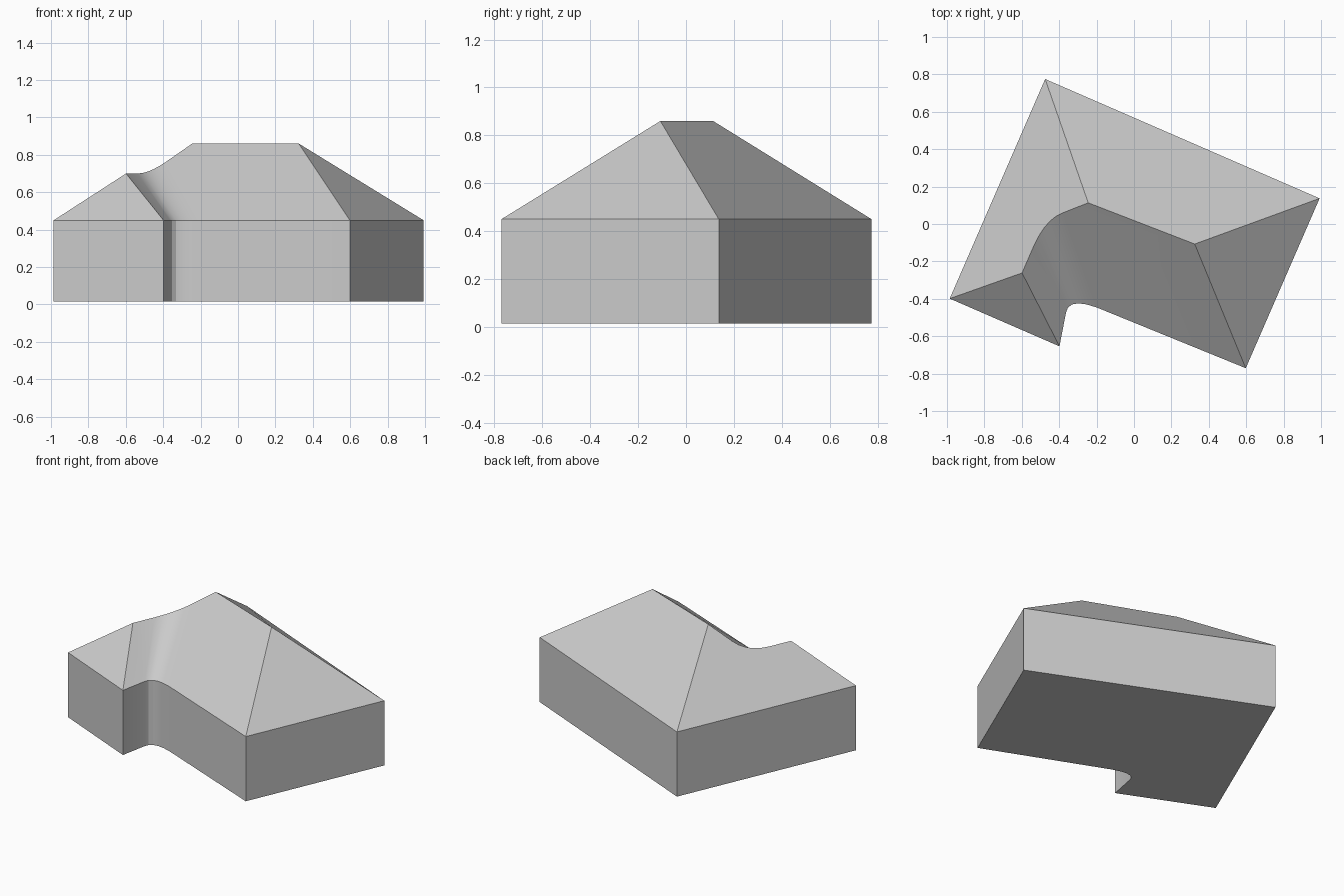
import bpy, bmesh, math
from mathutils import Vector

cube = bpy.data.objects.get("Cube")
if cube:
    bpy.data.objects.remove(cube, do_unlink=True)

BASE, EAVE, RIDGE, WING = 0.015, 0.45, 0.86, 0.70
ANGLE = math.radians(-23.5)
U = Vector((math.cos(ANGLE), math.sin(ANGLE), 0))
V = Vector((-U.y, U.x, 0))
ORIGIN = Vector((-0.475, 0.775, 0))

grey = bpy.data.materials.new("plain grey")
grey.use_nodes = True
colour = (0.6, 0.6, 0.6, 1)
grey.diffuse_color = colour
grey.node_tree.nodes["Principled BSDF"].inputs["Base Color"].default_value = colour


def at(along, depth, z):
    """Point measured along the long back wall and forward from it."""
    return ORIGIN + U * along - V * depth + Vector((0, 0, z))


def bend(a, b, c, steps=5):
    """Soft curve from a to c, pulled toward b."""
    return [a * (1 - t) ** 2 + b * 2 * t * (1 - t) + c * t * t
            for t in (i / steps for i in range(steps + 1))]


def make_part(name, faces):
    bm = bmesh.new()
    for points in faces:
        bm.faces.new([bm.verts.new(p) for p in points])
    bmesh.ops.remove_doubles(bm, verts=bm.verts, dist=0.0005)
    bmesh.ops.recalc_face_normals(bm, faces=bm.faces)
    mesh = bpy.data.meshes.new(name)
    bm.to_mesh(mesh)
    bm.free()
    mesh.materials.append(grey)
    obj = bpy.data.objects.new(name, mesh)
    bpy.context.collection.objects.link(obj)
    bpy.ops.object.select_all(action='DESELECT')
    obj.select_set(True)
    bpy.context.view_layer.objects.active = obj
    bpy.ops.object.shade_smooth_by_angle(angle=math.radians(25))
    return obj


def footprint(z):
    """L-shaped outline with a softened inner corner."""
    inner = bend(at(0.74, 1.01, z), at(0.58, 1.02, z), at(0.60, 1.10, z))
    return [at(0, 0, z), at(1.6, 0, z), at(1.6, 0.99, z), *inner,
            at(0.64, 1.28, z), at(0, 1.28, z)]


# Walls with a closed floor
low, top = footprint(BASE), footprint(EAVE)
n = len(low)
walls = [[low[i], low[(i + 1) % n], top[(i + 1) % n], top[i]] for i in range(n)]
make_part("walls", walls + [low])

# Hipped roof: main ridge, lower wing ridge and the curved valley between
back_left, back_right, front_right = top[:3]
inner, wing_right, wing_left = top[3:-2], top[-2], top[-1]
ridge_a = at(0.475, 0.515, RIDGE)
ridge_b = at(1.085, 0.49, RIDGE)
wing_end = at(0.30, 1.0, WING)
saddle = at(0.30, 0.69, WING)
crest = bend(saddle.lerp(ridge_a, 0.4), saddle, saddle.lerp(wing_end, 0.5))
valley = [[inner[i], inner[i + 1], crest[i + 1], crest[i]]
          for i in range(len(inner) - 1)]
make_part("hipped_roof", [
    [back_left, back_right, ridge_b, ridge_a],
    [back_right, front_right, ridge_b],
    [front_right, inner[0], crest[0], ridge_a, ridge_b],
    *valley,
    [inner[-1], wing_right, wing_end, crest[-1]],
    [wing_right, wing_left, wing_end],
    [wing_left, back_left, ridge_a, *crest, wing_end],
])
